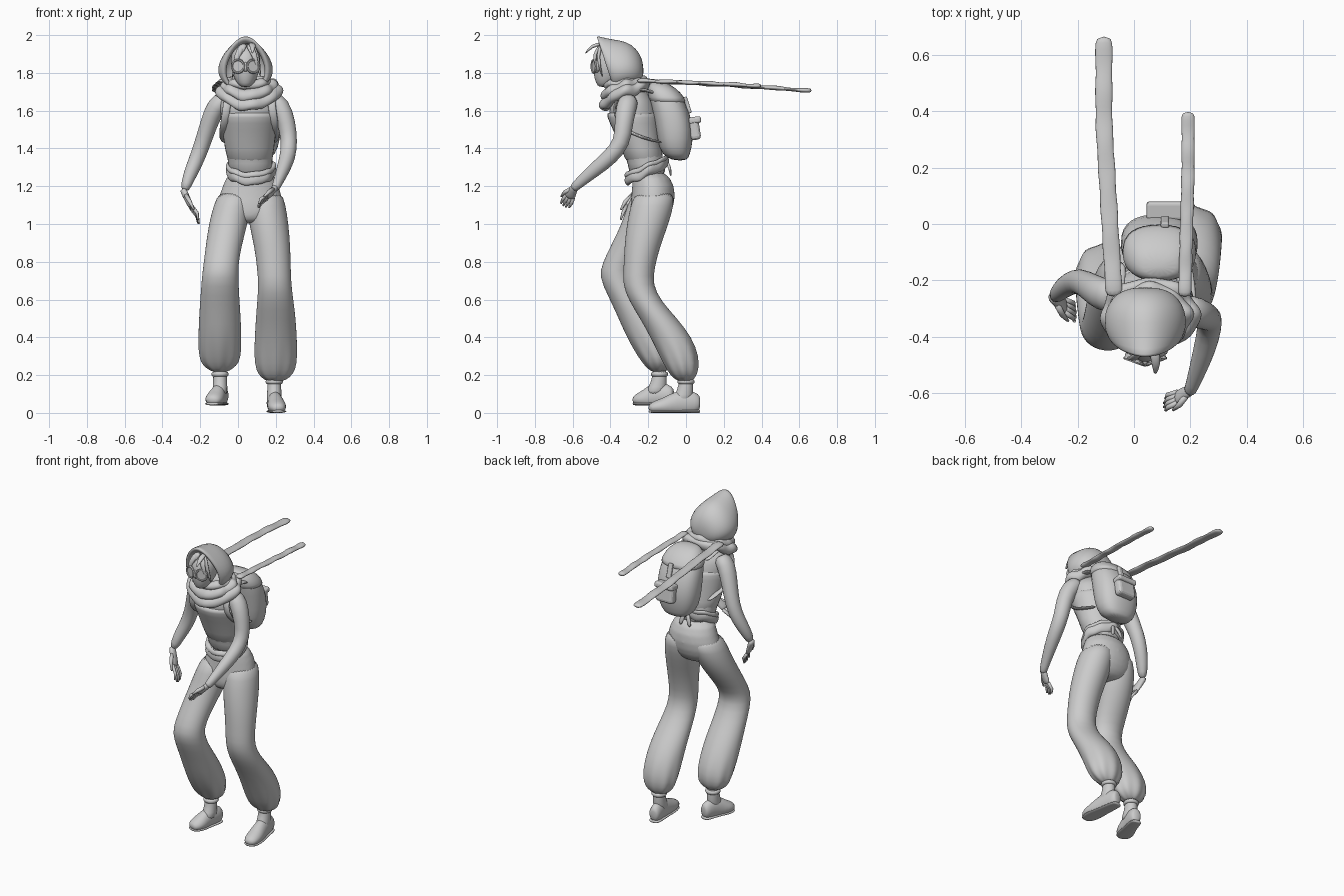
import bpy, bmesh, math
from mathutils import Vector

X, Y = Vector((1, 0, 0)), Vector((0, 1, 0))


def finish(name, bm, sub=1):
    bmesh.ops.recalc_face_normals(bm, faces=bm.faces)
    me = bpy.data.meshes.new(name)
    bm.to_mesh(me)
    bm.free()
    me.polygons.foreach_set("use_smooth", [True] * len(me.polygons))
    ob = bpy.data.objects.new(name, me)
    bpy.context.collection.objects.link(ob)
    if sub:
        m = ob.modifiers.new("round", 'SUBSURF')
        m.levels = m.render_levels = sub
    return ob


def loft(name, rings, n=16, flat=False, power=1.0, fn=None, cap0=True, sub=1):
    """Skin elliptical rings (x, y, z, r_u, r_v); flat keeps every ring horizontal."""
    bm = bmesh.new()
    P = [Vector(r[:3]) for r in rings]
    k = 1.025 if sub else 1.0
    loops = []
    for i, r in enumerate(rings):
        t = (P[min(i + 1, len(P) - 1)] - P[max(i - 1, 0)]).normalized()
        u = X if flat else (X - t * t.x).normalized()
        v = Y if flat else t.cross(u)
        loop = []
        for j in range(n):
            a = 2 * math.pi * j / n
            c, s = math.cos(a), math.sin(a)
            c = math.copysign(abs(c) ** power, c)
            s = math.copysign(abs(s) ** power, s)
            co = P[i] + u * c * r[3] * k + v * s * r[4] * k
            loop.append(bm.verts.new(fn(co, i, a) if fn else co))
        loops.append(loop)
    for A, B in zip(loops, loops[1:]):
        for j in range(n):
            bm.faces.new((A[j], A[(j + 1) % n], B[(j + 1) % n], B[j]))
    if cap0:
        bm.faces.new(loops[0])
    bm.faces.new(loops[-1])
    return finish(name, bm, sub)


def cloth_ring(name, c, rx, ry, r, rz, tilt, wob=0.0, droop=0.0, n=32, m=10):
    """Elliptical roll of cloth, tilted, drooping at the front, slightly wobbly."""
    bm = bmesh.new()
    g = []
    for i in range(n):
        a = 2 * math.pi * i / n
        w = wob * (math.sin(5 * a + 60 * rx) + math.sin(8 * a + 1))
        drop = droop * max(0, -math.sin(a)) ** 4
        row = []
        for j in range(m):
            b = 2 * math.pi * j / m
            q = (r + w) * math.cos(b)
            x, y = (rx + q) * math.cos(a), (ry + q) * math.sin(a)
            row.append(bm.verts.new((c[0] + x, c[1] + y, c[2] + rz * math.sin(b) + y * tilt + w - drop)))
        g.append(row)
    for i in range(n):
        for j in range(m):
            bm.faces.new((g[i][j], g[(i + 1) % n][j], g[(i + 1) % n][(j + 1) % m], g[i][(j + 1) % m]))
    return finish(name, bm)


# torso and chest garment
loft("torso", [(.07, -.2, 1.24, .115, .1), (.065, -.21, 1.32, .115, .095), (.06, -.235, 1.4, .125, .1),
               (.06, -.26, 1.5, .14, .12), (.06, -.285, 1.6, .155, .13), (.055, -.285, 1.66, .155, .11),
               (.05, -.29, 1.71, .09, .07), (.045, -.32, 1.79, .05, .055)], flat=True)
loft("vest", [(.067, -.207, 1.29, .116, .1), (.06, -.237, 1.4, .129, .105), (.06, -.262, 1.5, .144, .125),
              (.06, -.282, 1.57, .155, .138), (.06, -.285, 1.6, .156, .136)], flat=True)


# baggy trousers with gathered cuffs, fused into one garment
def trouser_leg(name, rings):
    def pleat(co, i, a):
        c = Vector(rings[i][:3])
        f = .07 * max(0, 1 - (co.z - rings[-1][2]) / .22)
        return c + (co - c) * (1 + f * math.cos(8 * a))
    return loft(name, rings, n=32, flat=True, fn=pleat)


parts = [loft("trousers", [
    (.065, -.2, 1.29, .115, .09), (.07, -.168, 1.2, .15, .113), (.062, -.178, 1.1, .18, .118),
    (.058, -.195, 1.03, .15, .1), (.055, -.2, 1.0, .07, .06)], flat=True)]
parts.append(trouser_leg("left_leg", [
    (.14, -.165, 1.18, .088, .1), (.15, -.178, 1.1, .1, .112), (.163, -.203, 1.0, .102, .108),
    (.182, -.232, .88, .093, .092), (.19, -.248, .77, .087, .08), (.195, -.257, .68, .085, .078),
    (.198, -.215, .59, .094, .083), (.2, -.145, .5, .103, .096), (.2, -.078, .4, .109, .107),
    (.2, -.035, .3, .11, .1), (.2, -.017, .225, .1, .08), (.198, -.01, .185, .07, .055), (.196, -.005, .165, .035, .03)]))
parts.append(trouser_leg("right_leg", [
    (-.01, -.175, 1.18, .085, .1), (-.03, -.195, 1.1, .097, .112), (-.052, -.23, 1.0, .1, .108),
    (-.075, -.295, .89, .093, .098), (-.09, -.357, .79, .09, .085), (-.095, -.375, .72, .094, .083),
    (-.096, -.325, .62, .1, .086), (-.096, -.263, .52, .107, .1), (-.096, -.21, .42, .111, .11),
    (-.096, -.168, .33, .109, .102), (-.096, -.15, .265, .098, .077), (-.096, -.145, .235, .065, .055),
    (-.096, -.145, .215, .035, .03)]))
for o in bpy.context.view_layer.objects:
    o.select_set(o in parts)
bpy.context.view_layer.objects.active = parts[0]
bpy.ops.object.convert(target='MESH')
bpy.ops.object.join()
mod = parts[0].modifiers.new("fuse", 'REMESH')
mod.mode, mod.voxel_size, mod.use_smooth_shade = 'VOXEL', .01, True
mod = parts[0].modifiers.new("soften", 'SMOOTH')
mod.factor, mod.iterations = .5, 5

# waist sash with a small knot
cloth_ring("waist_sash", (.067, -.21, 1.28), .112, .097, .02, .034, .42, .004)
cloth_ring("sash_upper_roll", (.067, -.21, 1.305), .12, .104, .013, .015, .42, .003)
for i, dx in enumerate((-.03, .02)):
    loft(f"sash_end_{i}", [(.07 + dx * .3, -.1, 1.33, .014, .01), (.07 + dx, -.083, 1.29, .016, .008),
                           (.07 + dx * 1.4, -.08, 1.25, .012, .005)], n=8)


# boots
def boot(name, ax, ay, z0, toe, toe_dx):
    def flatten(co, i, a):
        return Vector((co.x, co.y, max(co.z, z0)))
    rings = []
    for y, z, rx, rz in ((.075, .05, .02, .025), (.065, .05, .034, .05), (.02, .055, .038, .065), (-.05, .05, .041, .065),
                         (-.11, .035, .05, .045), (-.165, .03, .046, .033), (-.2, .022, .025, .018)):
        f = -y / .2
        rings.append((ax + toe_dx * f, ay + (y if y > 0 else y * toe / .2), z0 + z, rx, rz))
    loft(name, rings, fn=flatten)
    loft(name + "_sole", [(r[0], r[1], z0 + .008, r[3] * 1.06, .01) for r in rings], n=12, fn=flatten)
    loft(name + "_shaft", [(ax, ay - .025, z0 + .05, .042, .055), (ax, ay - .01, z0 + .1, .038, .048),
                           (ax, ay, z0 + .14, .036, .038), (ax, ay, z0 + .21, .036, .036)], flat=True)
    cloth_ring(name + "_cuff", (ax, ay, z0 + .165), .036, .036, .012, .014, 0, n=16, m=8)


boot("left_boot", .192, .0, 0.0, .2, .022)
boot("right_boot", -.095, -.14, .04, .14, -.045)


# arms and hands
def hand(name, w, tip, sp):
    w, tip = Vector(w), Vector(tip)
    d = tip - w
    e = d.normalized()
    side = e.cross((X - e * e.x).normalized()) * sp
    at = lambda f, s, lift=0: (*(w + d * f + side * s + Vector((-lift if d.x > 0 else lift, 0, 0))),)
    loft(name + "_palm", [at(-.08, 0) + (.02, .023), at(.15, 0) + (.017, .028 * sp), at(.38, 0) + (.016, .036 * sp),
                          at(.55, 0) + (.011, .034 * sp)], n=12)
    for k in range(4):
        s = k - 1.5
        loft(f"{name}_finger_{k}", [at(.48, s * .018) + (.01, .01), at(.72, s * .021, -.012) + (.009, .009),
                                    at(1 - .05 * abs(s), s * .02) + (.005, .005)], n=8, sub=0)
    loft(name + "_thumb", [at(.15, .015) + (.012, .012), at(.4, .042) + (.011, .011),
                           at(.65, .05) + (.005, .005)], n=8, sub=0)


loft("left_arm", [(.17, -.295, 1.67, .045, .05), (.225, -.315, 1.63, .054, .055), (.26, -.33, 1.53, .047, .048),
                  (.272, -.338, 1.43, .043, .045), (.263, -.4, 1.355, .042, .043), (.24, -.48, 1.29, .036, .038),
                  (.205, -.58, 1.205, .023, .025), (.195, -.6, 1.185, .022, .024)])
hand("left_hand", (.2, -.59, 1.195), (.105, -.645, 1.09), .8)
loft("right_arm", [(-.06, -.265, 1.67, .045, .055), (-.115, -.25, 1.63, .054, .06), (-.155, -.225, 1.53, .046, .05),
                   (-.193, -.2, 1.41, .042, .044), (-.228, -.21, 1.32, .04, .041), (-.26, -.235, 1.25, .034, .035),
                   (-.285, -.262, 1.17, .023, .025)])
hand("right_hand", (-.288, -.26, 1.175), (-.205, -.325, 1.0), .9)

# head, nose, round goggles and loose hair
loft("head", [(.04, -.44, 1.725, .02, .02), (.04, -.425, 1.742, .045, .05), (.04, -.405, 1.79, .068, .085),
              (.04, -.393, 1.85, .08, .1), (.04, -.383, 1.91, .075, .095), (.04, -.37, 1.95, .05, .06)], flat=True)
loft("nose", [(.04, -.485, 1.86, .007, .01), (.04, -.5, 1.825, .012, .014), (.04, -.485, 1.805, .01, .01)], n=8)
for s, nm in ((-1, "right"), (1, "left")):
    rot, loc = (math.radians(90), 0, s * .35), (.04 + s * .04, -.478, 1.835)
    bpy.ops.mesh.primitive_cylinder_add(vertices=20, radius=.034, depth=.02, location=loc, rotation=rot)
    bpy.context.object.name = nm + "_goggle_lens"
    bpy.ops.mesh.primitive_torus_add(major_radius=.034, minor_radius=.006, major_segments=20, minor_segments=6,
                                     location=(loc[0], loc[1] - .01, loc[2]), rotation=rot)
    bpy.context.object.name = nm + "_goggle_rim"
for i, (x0, x1, y1, z1, x2, y2, z2) in enumerate((
        (.03, -.005, -.49, 1.9, -.03, -.465, 1.79), (.04, .01, -.48, 1.92, -.035, -.44, 1.76),
        (.05, .09, -.495, 1.9, .105, -.47, 1.81), (.06, .1, -.475, 1.9, .12, -.44, 1.77),
        (.07, .08, -.5, 1.945, .075, -.535, 1.9))):
    loft(f"hair_strand_{i}", [(x0, -.44, 1.955, .02, .012), (x1, y1, z1, .018, .01), (x2, y2, z2, .004, .004)], n=8)

# open-fronted hood: narrow peaked brow, wide at the jaw
hood = [(-.415, .095, 1.955, 1.71, 1), (-.432, .112, 2.0, 1.7, 1), (-.41, .127, 1.99, 1.7, .8), (-.37, .14, 1.977, 1.71, .4),
        (-.31, .137, 1.967, 1.72, .1), (-.265, .112, 1.93, 1.73, 0), (-.235, .075, 1.885, 1.745, 0), (-.225, .03, 1.83, 1.79, 0)]


def hood_shape(co, i, a):
    y, w, top, low, f = hood[i]
    z = (top + low) / 2 + (top - low) / 2 * math.sin(-a) * 1.01
    return Vector((.04 + (co.x - .04) * (1 - (z - 1.85) * 1.9), y - (z - 1.85) * .34 * f, z))


ob = loft("hood", [(.04, h[0], 1.85, h[1], .1) for h in hood], n=20, fn=hood_shape, cap0=False)
ob.modifiers.new("thick", 'SOLIDIFY').thickness = .01

# scarf rolls at the neck and two tails streaming back
cloth_ring("scarf_outer", (.057, -.322, 1.7), .145, .1, .035, .035, .3, .006, .04)
cloth_ring("scarf_middle", (.055, -.33, 1.725), .118, .088, .036, .034, .25, .006, .02)
cloth_ring("scarf_inner", (.05, -.335, 1.75), .1, .078, .027, .025, .15, .004)
for name, x0, x1, y1, z1, w in (("long_scarf_tail", -.07, -.107, .668, 1.705, .031),
                                ("short_scarf_tail", .18, .192, .4, 1.73, .024)):
    loft(name, [(x0 + (x1 - x0) * min(1, t * 1.5), -.26 + (y1 + .26) * t, 1.758 + (z1 - 1.758) * t ** 1.3
                 + .002 * math.sin(t * 26), w * (1 + .08 * math.sin(t * 42)), .011 + .003 * math.sin(t * 34))
                for t in (i / 20 for i in range(21))], n=10)

# backpack with flap, pouch and straps
loft("backpack", [(.09, -.03, 1.335, .06, .035), (.09, -.055, 1.365, .108, .075), (.09, -.057, 1.45, .134, .096),
                  (.09, -.067, 1.55, .138, .1), (.09, -.098, 1.65, .13, .092), (.09, -.125, 1.71, .105, .075),
                  (.09, -.15, 1.745, .06, .035)], flat=True, power=.82)
loft("backpack_flap", [(.09, -.088, 1.63, .138, .1), (.09, -.104, 1.67, .132, .095), (.09, -.128, 1.72, .108, .078),
                       (.09, -.152, 1.755, .06, .035)], flat=True, power=.82)
for name, loc, size, tilt in (("backpack_pouch", (.11, .045, 1.505), (.125, .055, .12), .15),
                              ("pouch_flap", (.11, .047, 1.55), (.132, .066, .035), .15),
                              ("flap_buckle", (.11, .008, 1.63), (.03, .02, .09), .3)):
    bpy.ops.mesh.primitive_cube_add(size=1, location=loc, rotation=(tilt, 0, 0))
    ob = bpy.context.object
    ob.name, ob.scale = name, size
    bpy.ops.object.transform_apply(location=False, rotation=False)
    b = ob.modifiers.new("bevel", 'BEVEL')
    b.width, b.segments = min(size) * .35, 3
for s, nm in ((-1, "right"), (1, "left")):
    x = .06 + s * .115
    loft(nm + "_shoulder_strap", [
        (x - s * .01, -.13, 1.68, .022, .009), (x, -.22, 1.715, .022, .009), (x, -.31, 1.715, .022, .009),
        (x, -.375, 1.66, .022, .009), (x + s * .01, -.385, 1.58, .022, .009), (x + s * .025, -.33, 1.5, .02, .009),
        (x + s * .03, -.23, 1.455, .018, .008), (x + s * .01, -.12, 1.43, .018, .008)], n=8)
